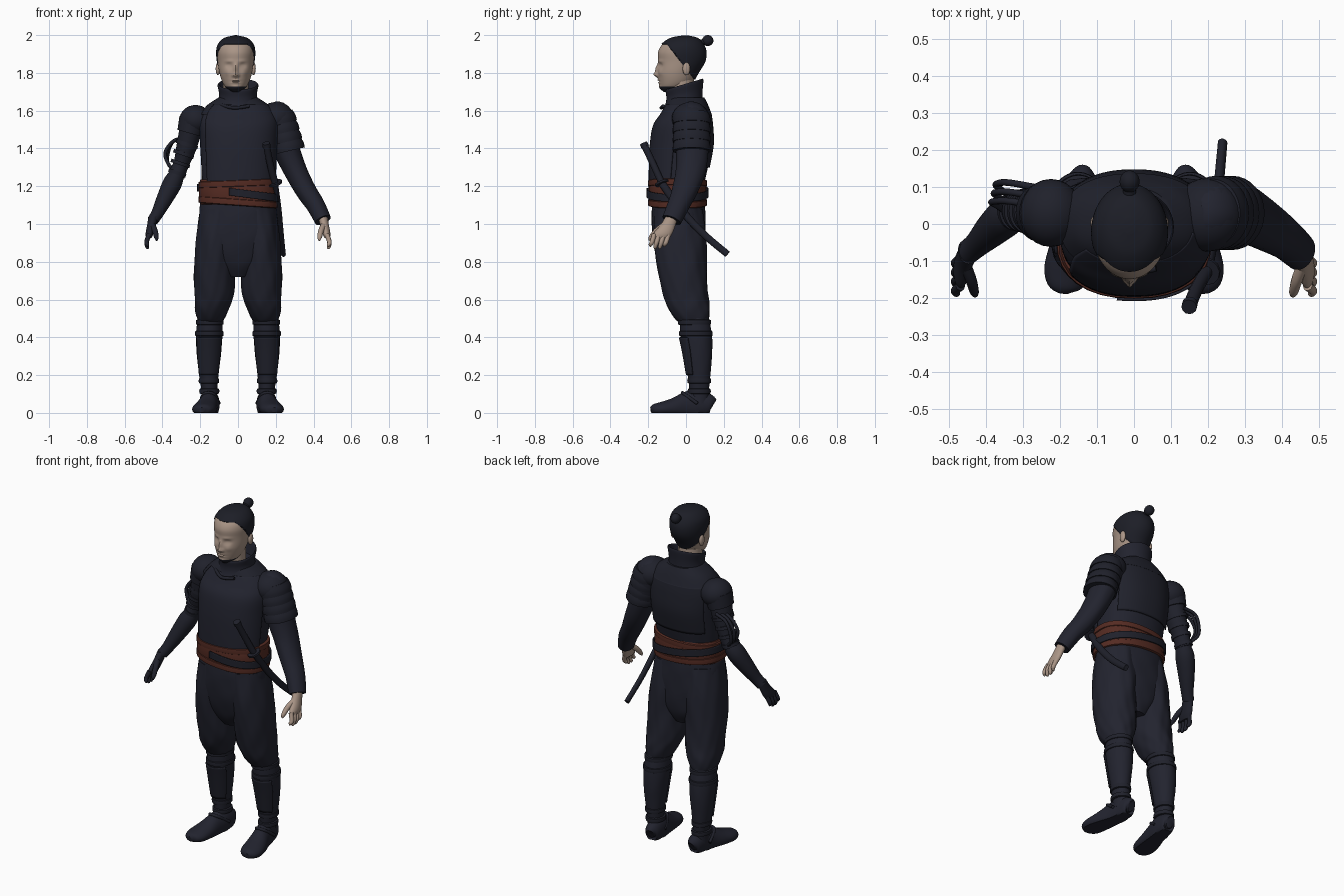
import bpy
import bmesh
from math import sin, cos, pi, radians, exp, copysign
from mathutils import Vector

if "Cube" in bpy.data.objects:
    bpy.data.objects.remove(bpy.data.objects["Cube"])


def material(name, red, green, blue):
    mat = bpy.data.materials.new(name)
    mat.use_nodes = True
    mat.diffuse_color = (red, green, blue, 1)
    mat.node_tree.nodes["Principled BSDF"].inputs["Base Color"].default_value = (red, green, blue, 1)
    return mat


cloth = material("navy_cloth", .016, .017, .028)
armour = material("dark_armour", .014, .015, .024)
hair = material("black_hair", .012, .013, .02)
skin = material("skin", .4, .3, .24)
rust = material("rust_sash", .09, .024, .016)


def finish(name, bm, *mats):
    bmesh.ops.recalc_face_normals(bm, faces=bm.faces)
    mesh = bpy.data.meshes.new(name)
    bm.to_mesh(mesh)
    bm.free()
    obj = bpy.data.objects.new(name, mesh)
    bpy.context.collection.objects.link(obj)
    for mat in mats:
        mesh.materials.append(mat)
    bpy.context.view_layer.objects.active = obj
    bpy.ops.object.select_all(action='DESELECT')
    obj.select_set(True)
    bpy.ops.object.shade_smooth_by_angle(angle=radians(40))
    return obj


def smooth_keys(keys, steps):
    """Run a Catmull-Rom spline through rows of numbers."""
    rows = []
    for i in range(len(keys) - 1):
        quad = [keys[max(i - 1, 0)], keys[i], keys[i + 1], keys[min(i + 2, len(keys) - 1)]]
        for k in range(steps):
            t = k / steps
            rows.append([b + (c - a) * t / 2 + (a - b * 2.5 + c * 2 - d / 2) * t * t
                         + (1.5 * (b - c) + (d - a) / 2) * t ** 3 for a, b, c, d in zip(*quad)])
    return rows + [list(keys[-1])]


def build_sweep(keys, upright=False, seg=32, steps=6, power=2, arc=None, fold=0, side=1):
    """Skin ellipses (x, y, z, half width, half depth) along a smooth path."""
    bm = bmesh.new()
    rows = smooth_keys(keys, steps)
    centres = [Vector(r[:3]) for r in rows]
    along = (centres[-1] - centres[0]).normalized()
    ref = Vector((0, 0, 1)) if abs(along.y) > .8 else Vector((0, 1, 0))
    rings = []
    for i, row in enumerate(rows):
        u, v = Vector((1, 0, 0)), Vector((0, 1, 0))
        if not upright:
            t = (centres[min(i + 1, len(rows) - 1)] - centres[max(i - 1, 0)]).normalized()
            u = ref.cross(t).normalized()
            v = t.cross(u)
        ring = []
        for k in range(seg + (1 if arc else 0)):
            a = radians(arc[0] + (arc[1] - arc[0]) * k / seg) if arc else 2 * pi * k / seg
            h = i / len(rows)
            swell = 1 + fold * (sin(5 * a + 9 * h) * sin(h * 14 + a) + .5 * sin(11 * a - h * 16))
            c, s = [copysign(abs(w) ** (2 / power), w) for w in (cos(a), sin(a))]
            p = centres[i] + (u * c * max(row[3], .001) + v * s * max(row[4], .001)) * swell
            ring.append(bm.verts.new((p.x * side, p.y, p.z)))
        rings.append(ring)
    for low, high in zip(rings, rings[1:]):
        for k in range(seg):
            n = (k + 1) % len(low)
            bm.faces.new((low[k], low[n], high[n], high[k]))
    if not arc:
        bm.faces.new(rings[0])
        bm.faces.new(rings[-1])
    return bm


def sweep(name, mat, keys, **options):
    obj = finish(name, build_sweep(keys, **options), mat)
    if options.get("arc"):
        mod = obj.modifiers.new("thickness", 'SOLIDIFY')
        mod.thickness = .008
        mod.offset = 0
    return obj


def tube(name, mat, points, radius, **options):
    return sweep(name, mat, [(*p, radius, radius) for p in points], seg=12, **options)


def band(name, mat, x, y, z, rx, ry, half, **options):
    """A soft strap around an upright part."""
    keys = [(x, y, z + half * k, rx - .012 * (abs(k) == 1), ry - .012 * (abs(k) == 1))
            for k in (-1, -.8, .8, 1)]
    return sweep(name, mat, keys, upright=True, steps=2, **options)


def ball(name, mat, centre, size):
    bm = bmesh.new()
    bmesh.ops.create_uvsphere(bm, u_segments=24, v_segments=16, radius=1)
    for v in bm.verts:
        v.co = Vector(centre) + Vector(a * b for a, b in zip(v.co, size))
    return finish(name, bm, mat)


# Head: sculpt the face with soft bumps, then cut the hairline and beard line
MID = -.012
bm = build_sweep([(MID, -.09, 1.7, .02, .03), (MID, -.07, 1.72, .05, .065), (MID, -.055, 1.75, .07, .088),
                  (MID, -.044, 1.8, .086, .106), (MID, -.025, 1.86, .095, .122),
                  (MID, -.022, 1.91, .099, .126), (MID, -.018, 1.95, .09, .108),
                  (MID, -.01, 1.98, .06, .072), (MID, -.005, 1.992, .015, .02)],
                 upright=True, seg=96, steps=8)
bumps = [(0, 1.79, .013, .013, .02), (0, 1.82, .01, .025, .013), (.036, 1.838, .017, .012, -.013),
         (.036, 1.836, .011, .006, .006), (.035, 1.862, .025, .007, .004), (0, 1.762, .02, .004, .006),
         (0, 1.748, .017, .004, .006), (0, 1.755, .024, .002, -.004), (.045, 1.8, .016, .014, .004),
         (.015, 1.787, .006, .007, .007), (0, 1.722, .025, .012, .006)]
for v in bm.verts:
    if v.co.y < -.06:
        v.co.y -= sum(amp * exp(-((abs(v.co.x - MID) - x) / wide) ** 2 - ((v.co.z - z) / tall) ** 2)
                      for x, z, wide, tall, amp in bumps)
slope = Vector((0, 1.3, 1))
for point, normal in (((0, -.1, 1.95), slope), ((0, 0, 1.95), Vector((0, 0, 1))),
                      ((0, 0, 1.728), Vector((0, 0, 1)))):
    bmesh.ops.bisect_plane(bm, geom=bm.verts[:] + bm.edges[:] + bm.faces[:], plane_co=point, plane_no=normal)
for f in bm.faces:
    c = f.calc_center_median()
    scalp = c.z > 1.95 - 1.3 * max(0, c.y + .1)
    f.material_index = 1 if scalp or c.z < 1.728 else 0
bm.normal_update()
for v in bm.verts:
    if v.co.z > 1.73 and all(f.material_index for f in v.link_faces):
        v.co += v.normal * .005
finish("head", bm, skin, hair)
for side, label in ((1, "left"), (-1, "right")):
    ball(label + "_ear", skin, (MID + side * .094, .002, 1.822), (.012, .02, .034))
ball("top_knot", hair, (MID, .115, 1.971), (.027, .03, .029))
tube("top_knot_tie", hair, [(MID, .06, 1.95), (MID, .1, 1.965)], .018)
tube("neck", skin, [(MID, -.02, 1.6), (MID, -.025, 1.76)], .068)

# Jacket with overlapping front, back plate and standing collar
torso = [(0, -.04, 1.1, .19, .135), (0, -.045, 1.2, .19, .14), (0, -.035, 1.3, .195, .15),
         (0, -.022, 1.42, .2, .158), (0, -.015, 1.52, .203, .148), (0, 0, 1.58, .19, .125),
         (0, .005, 1.63, .15, .1), (0, .005, 1.67, .09, .08)]
sweep("jacket", cloth, torso, upright=True, power=2.3, seg=48, fold=.006)


def shell(grow, first, last):
    return [(x, y, z, rx + grow, ry + grow) for x, y, z, rx, ry in torso[first:last]]


sweep("jacket_front_flap", cloth, shell(.008, 1, 7), upright=True, power=2.3, arc=(-142, -12))
sweep("back_plate", armour, shell(.007, 2, 6), upright=True, power=2.3, arc=(35, 145))
sweep("shoulder_yoke", armour, shell(.012, 5, 8), upright=True, power=2.3, seg=48)
bm = build_sweep([(0, -.015, 1.6, .13, .11), (0, -.01, 1.65, .105, .098), (0, -.008, 1.69, .1, .096),
                  (0, -.008, 1.735, .108, .1), (0, -.008, 1.738, .1, .092), (0, -.01, 1.68, .085, .08)],
                 upright=True, seg=40)
for v in bm.verts:
    v.co.z += .25 * v.co.y * max(0, v.co.z - 1.6) / .12
finish("collar", bm, cloth)
tube("collar_clasp", armour, [(-.09, -.085, 1.63), (-.02, -.13, 1.615), (.06, -.12, 1.625)], .009)

# Sash with a dark diagonal strap
band("sash", rust, 0, -.045, 1.17, .205, .152, .066, power=2.3, fold=.008)
for height, tilt, label in ((1.215, .04, "upper"), (1.115, -.07, "lower")):
    wrap = band(label + "_sash_wrap", rust, 0, -.045, height, .209, .156, .018, power=2.3)
    for v in wrap.data.vertices:
        v.co.z += tilt * v.co.x
strap = sweep("sash_strap", armour, [(0, -.045, z, .213, .16) for z in (1.145, 1.185)],
              upright=True, power=2.3, arc=(-100, 190), seg=48)
for v in strap.data.vertices:
    v.co.z -= .13 * v.co.x

# Baggy trousers, gaiters and shoes
sweep("trouser_seat", cloth, [(0, -.04, 1.14, .19, .135), (0, -.04, 1.05, .205, .142),
                              (0, -.035, .92, .2, .14), (0, -.025, .8, .14, .12), (0, -.02, .72, .06, .08)],
      upright=True, power=2.3, seg=48, fold=.012)
for side, label in ((1, "left_"), (-1, "right_")):
    sweep(label + "trouser_leg", cloth,
          [(.1, -.04, 1.08, .1, .125), (.114, -.032, .92, .107, .138), (.124, -.02, .76, .108, .13),
           (.126, -.002, .63, .105, .12), (.138, .016, .55, .09, .11), (.145, .035, .49, .068, .085),
           (.147, .04, .48, .05, .06)], upright=True, seg=48, steps=8, fold=.025, side=side)
    sweep(label + "gaiter", cloth,
          [(.148, .042, .52, .062, .075), (.152, .053, .42, .07, .083), (.154, .063, .32, .065, .076),
           (.155, .068, .22, .054, .063), (.152, .07, .12, .042, .052), (.15, .07, .05, .042, .052)],
          upright=True, side=side, fold=.008)
    for x, y, z, rx, ry in ((.15, .045, .48, .072, .087), (.152, .052, .42, .075, .088),
                            (.154, .07, .17, .053, .062), (.152, .07, .115, .052, .06)):
        band(label + "gaiter_strap", armour, x, y, z, rx, ry, .014, side=side)
    sweep(label + "shin_guard", armour, [(.152, .053, .4, .074, .087), (.154, .063, .32, .069, .08),
                                         (.155, .068, .2, .056, .064)],
          upright=True, arc=(-150, -30), side=side)
    bm = build_sweep([(.138, .14, .04, .02, .03), (.14, .125, .045, .04, .055), (.145, .06, .045, .048, .078),
                      (.155, 0, .035, .05, .075), (.17, -.07, .025, .06, .052), (.182, -.13, .02, .062, .038),
                      (.19, -.17, .018, .045, .028), (.192, -.187, .016, .015, .014)], side=side)
    for v in bm.verts:
        v.co.z = max(v.co.z, 0)
    finish(label + "shoe", bm, cloth)
    tube(label + "shoe_strap", armour, [(.1 * side, .06, .05), (.13 * side, -.01, .1),
                                        (.18 * side, -.01, .1), (.2 * side, .06, .05)], .009)

# Hands: one bare, one mechanical
for side, label, mat in ((1, "left_", skin), (-1, "right_", armour)):
    sweep(label + "palm", mat, [(.448, -.074, 1.04, .026, .034), (.458, -.095, .995, .023, .04),
                                (.468, -.122, .95, .021, .05), (.472, -.132, .925, .014, .042)],
          upright=True, seg=20, side=side)
    for i in range(4):
        y = -.168 + .025 * i
        drop = .006 * (i - 1.5) ** 2
        sweep(label + "finger", mat, [(.47, y, .945, .013, .013), (.484, y - .012, .905, .012, .012),
                                      (.48, y - .02, .877 + drop, .01, .01),
                                      (.476, y - .021, .867 + drop, .004, .004)], seg=12, side=side)
    sweep(label + "thumb", mat, [(.455, -.115, .995, .016, .016), (.44, -.155, .965, .015, .015),
                                 (.432, -.185, .93, .012, .012), (.43, -.195, .912, .004, .004)],
          seg=12, side=side)

# Left sleeve with layered shoulder plates
sleeve = [(.16, .03, 1.6, .05, .06), (.21, .03, 1.56, .085, .092), (.248, .034, 1.42, .072, .088),
          (.3, .026, 1.29, .062, .08), (.358, -.006, 1.18, .055, .068), (.41, -.04, 1.1, .05, .058),
          (.45, -.076, 1.02, .044, .052)]
sweep("left_sleeve", cloth, sleeve, fold=.012)
ball("left_shoulder_cap", armour, (.2, .025, 1.56), (.098, .1, .085))
for i in range(4):
    x, z = .212 + .014 * i, 1.585 - .048 * i
    sweep("left_shoulder_plate", armour, [(x, .03, z, .078, .092), (x + .008, .03, z - .03, .088, .1),
                                          (x + .014, .03, z - .055, .088, .1)], steps=3)

# Right mechanical arm with rings and hoses
ball("right_shoulder_pad", armour, (-.225, .03, 1.55), (.085, .092, .08))
sweep("right_shoulder_skirt", armour, [(-.235, .03, 1.55, .078, .085), (-.255, .03, 1.48, .068, .078)])
sweep("right_upper_arm", armour, [(-.25, .03, 1.5, .06, .068), (-.275, .035, 1.4, .053, .06),
                                  (-.3, .04, 1.32, .042, .048), (-.325, .035, 1.26, .045, .05)])
sweep("right_forearm", armour, [(-.315, .035, 1.28, .035, .04), (-.345, .02, 1.22, .05, .054),
                                (-.385, -.015, 1.14, .044, .048), (-.425, -.055, 1.06, .033, .036),
                                (-.45, -.076, 1.02, .03, .034)])
for i in range(4):
    x, z = -.268 - .017 * i, 1.43 - .05 * i
    sweep("right_arm_ring", armour, [(x, .036, z, .06 - .004 * i, .066 - .004 * i),
                                     (x - .006, .036, z - .018, .06 - .004 * i, .066 - .004 * i)])
for i in range(3):
    y = .05 + .025 * i
    tube("right_arm_hose", armour, [(-.27, y, 1.46), (-.34, y + .012, 1.44), (-.385 + .008 * i, y + .01, 1.38),
                                    (-.37, y, 1.32), (-.325, y - .03, 1.27)], .009)

# Sword through the sash
tube("sword_handle", armour, [(.15, -.222, 1.42), (.17, -.175, 1.32), (.195, -.13, 1.22)], .018)
tube("sword_pommel", armour, [(.149, -.225, 1.428), (.152, -.216, 1.408)], .021)
tube("sword_guard", armour, [(.195, -.13, 1.222), (.198, -.126, 1.212)], .038)
sweep("sword_sheath", armour, [(.197, -.127, 1.215, .015, .02), (.215, -.03, 1.08, .015, .02),
                               (.228, .09, .95, .014, .019), (.24, .22, .84, .013, .018)], seg=16)
